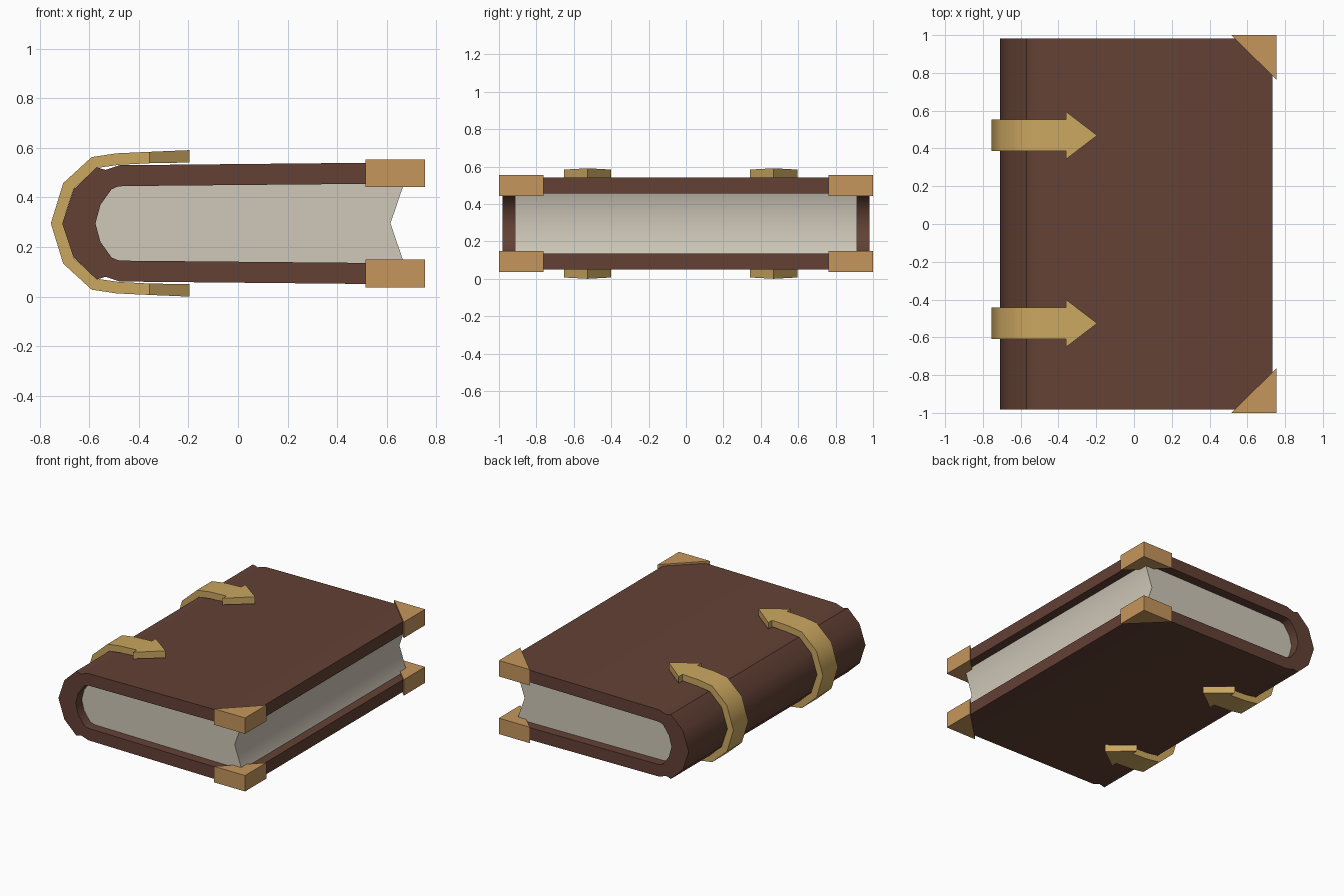
import bpy, bmesh, math

if "Cube" in bpy.data.objects:
    bpy.data.objects.remove(bpy.data.objects["Cube"])

H = 0.591  # total thickness; the book is symmetric about H / 2


def material(name, rgb):
    m = bpy.data.materials.new(name)
    m.diffuse_color = [((c / 255 + 0.055) / 1.055) ** 2.4 for c in rgb] + [1]
    m.use_nodes = True
    m.node_tree.nodes["Principled BSDF"].inputs["Base Color"].default_value = m.diffuse_color
    return m


leather = material("brown leather", (99, 65, 53))
paper = material("cream paper", (207, 200, 185))
gold = material("gold", (203, 167, 96))
brass = material("brass", (198, 150, 93))


def flip(pts):
    """Mirror an x-z half profile below the middle plane, in reverse order."""
    return [(x, H - z) for x, z in reversed(pts)]


def full(half):
    """Half profile ending on the middle plane -> whole profile."""
    return half + flip(half[:-1])


def prism(name, lower, upper, mat, smooth=False):
    """Solid between two matching 3D outlines."""
    bm = bmesh.new()
    a = [bm.verts.new(p) for p in lower]
    b = [bm.verts.new(p) for p in upper]
    n = len(a)
    bm.faces.new(a)
    bm.faces.new(b[::-1])
    for i in range(n):
        j = (i + 1) % n
        bm.faces.new((a[i], b[i], b[j], a[j]))
    bmesh.ops.recalc_face_normals(bm, faces=bm.faces)
    me = bpy.data.meshes.new(name)
    bm.to_mesh(me)
    bm.free()
    me.materials.append(mat)
    ob = bpy.data.objects.new(name, me)
    bpy.context.collection.objects.link(ob)
    if smooth:
        bpy.ops.object.select_all(action='DESELECT')
        ob.select_set(True)
        bpy.context.view_layer.objects.active = ob
        bpy.ops.object.shade_smooth_by_angle(angle=math.radians(40))
    return ob


def extrude_y(name, pts, y0, y1, mat, smooth=False):
    return prism(name, [(x, y0, z) for x, z in pts],
                 [(x, y1, z) for x, z in pts], mat, smooth)


# Leather cover: boards, hinge grooves and rounded spine in one section
outer = full([(0.732, 0.542), (-0.478, 0.53), (-0.534, 0.511), (-0.57, 0.522),
              (-0.663, 0.433), (-0.709, H / 2)])
spine_inner = [(-0.46, 0.446), (-0.485, 0.444), (-0.51, 0.433),
               (-0.555, 0.37), (-0.575, H / 2)]
inner = full([(0.732, 0.457)] + spine_inner)
extrude_y("cover", outer + inner[::-1], -0.982, 0.982, leather, True)

# Page block with hollowed fore edge
pages = full([(0.67, 0.4565)] + spine_inner) + [(0.615, H / 2)]
extrude_y("pages", pages, -0.915, 0.915, paper, True)

# Triangular corner guards
for s in (-1, 1):
    for label, z0, z1 in (("lower", 0.037, 0.149), ("upper", 0.442, 0.554)):
        tri = [(0.515, s), (0.755, s), (0.755, s * 0.763)]
        prism(f"{label}_corner_{'front' if s < 0 else 'back'}",
              [(x, y, z0) for x, y in tri], [(x, y, z1) for x, y in tri], brass)

# Spine bands with arrow-shaped ends
band_out = full([(-0.36, 0.584), (-0.49, 0.578), (-0.59, 0.563),
                 (-0.705, 0.458), (-0.755, H / 2)])
band_in = full([(-0.36, 0.538), (-0.478, 0.532), (-0.57, 0.519),
                (-0.663, 0.435), (-0.709, H / 2)])
for label, yc in (("front", -0.526), ("back", 0.469)):
    extrude_y(f"{label}_band", band_out + band_in[::-1],
              yc - 0.083, yc + 0.083, gold, True)
    head = [(-0.36, yc - 0.126, 0.538, 0.584), (-0.195, yc, 0.541, 0.591),
            (-0.36, yc + 0.126, 0.538, 0.584)]
    prism(f"{label}_upper_arrow", [(x, y, a) for x, y, a, b in head],
          [(x, y, b) for x, y, a, b in head], gold)
    prism(f"{label}_lower_arrow", [(x, y, H - a) for x, y, a, b in head],
          [(x, y, H - b) for x, y, a, b in head], gold)
